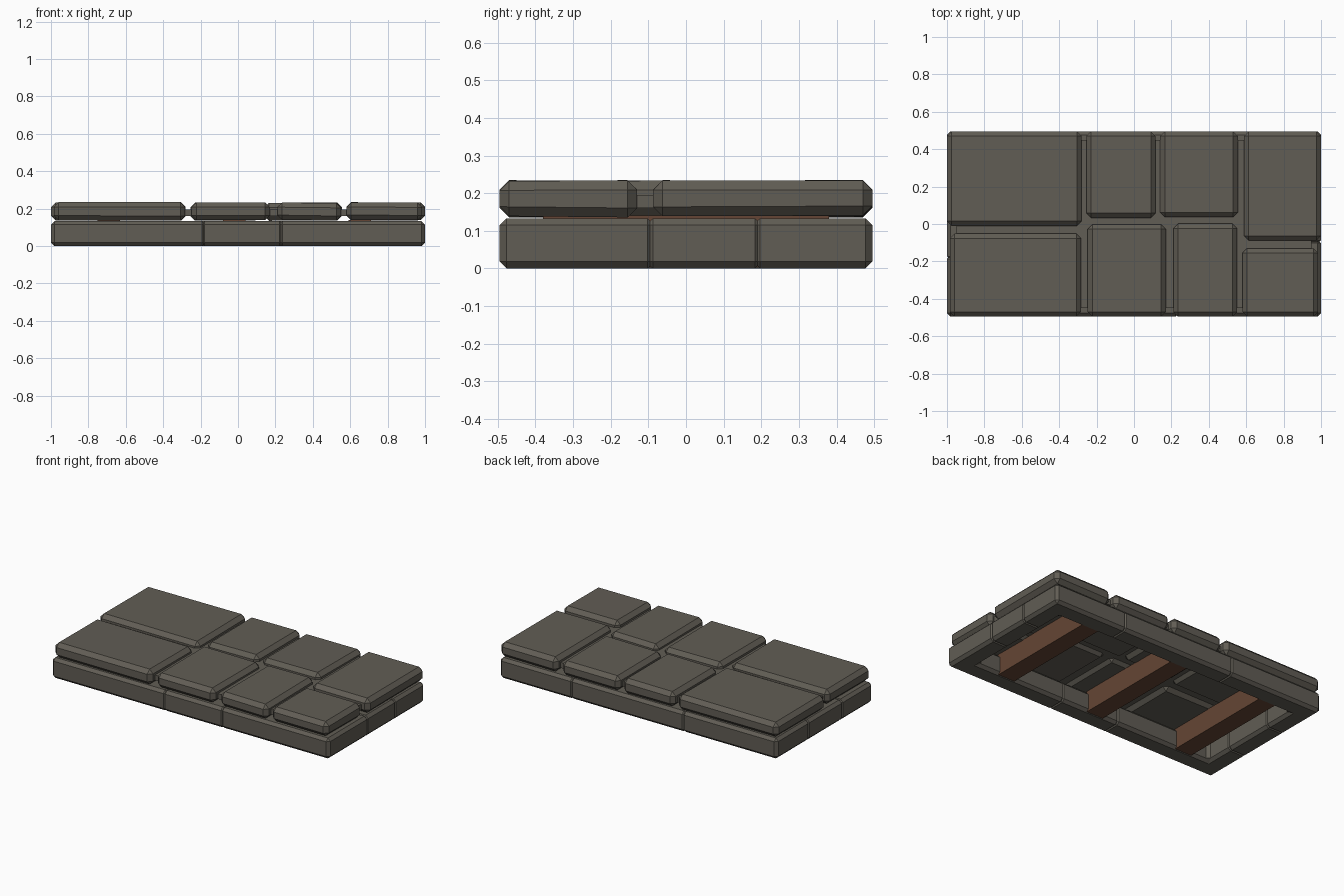
import bpy
import bmesh
import random
from mathutils import Vector

random.seed(4)
if "Cube" in bpy.data.objects:
    bpy.data.objects.remove(bpy.data.objects["Cube"], do_unlink=True)


def make_material(name, color):
    mat = bpy.data.materials.new(name)
    mat.use_nodes = True
    mat.diffuse_color = color
    mat.node_tree.nodes["Principled BSDF"].inputs["Base Color"].default_value = color
    return mat


stone = make_material("grey_stone", (0.12, 0.11, 0.09, 1))
wood = make_material("brown_wood", (0.13, 0.06, 0.035, 1))


def prism(name, outline, z0, z1, mat, bevel=0.0, wobble=0.0):
    """Extrude a counter-clockwise outline, make it uneven and chamfer its edges."""
    bm = bmesh.new()
    base = bm.faces.new([bm.verts.new((x, y, z0)) for x, y in outline])
    bm.normal_update()
    top = bmesh.ops.extrude_face_region(bm, geom=[base], use_keep_orig=True)["geom"]
    for v in top:
        if isinstance(v, bmesh.types.BMVert):
            v.co.z = z1
    bmesh.ops.recalc_face_normals(bm, faces=bm.faces)
    for v in bm.verts:
        v.co.z += random.uniform(-wobble, wobble)
    if bevel:
        bmesh.ops.bevel(bm, geom=bm.edges[:], offset=bevel, segments=1,
                        profile=0.5, affect='EDGES')
    bmesh.ops.recalc_face_normals(bm, faces=bm.faces)
    mesh = bpy.data.meshes.new(name)
    bm.to_mesh(mesh)
    bm.free()
    mesh.materials.append(mat)
    obj = bpy.data.objects.new(name, mesh)
    bpy.context.collection.objects.link(obj)
    return obj


def rect(x0, x1, y0, y1):
    return [(x0, y0), (x1, y0), (x1, y1), (x0, y1)]


# Overall half sizes and border thickness
HX, HY, WALL = 1.0, 0.495, 0.13
BASE_TOP = 0.133
LAP = 0.011

# Joints between border stones, along each side
front = (-0.185, 0.23)
back = (-0.326, 0.48)
left = (-0.095, 0.19)
right = (-0.18, 0.163)


# L-shaped corner stones of the border
def corner_stone(name, sx, sy, joint_x, joint_y):
    x, y = sx * HX, sy * HY
    xi, yi = x - sx * WALL, y - sy * WALL
    jx, jy = joint_x + sx * -LAP, joint_y + sy * -LAP
    outline = [(x, y), (x, jy), (xi, jy), (xi, yi), (jx, yi), (jx, y)]
    if sx * sy > 0:
        outline.reverse()
    prism(name, outline, 0, BASE_TOP, stone, 0.018)


corner_stone("border_corner_front_right", -1, -1, front[0], right[0])
corner_stone("border_corner_front_left", 1, -1, front[1], left[0])
corner_stone("border_corner_back_right", -1, 1, back[0], right[1])
corner_stone("border_corner_back_left", 1, 1, back[1], left[1])

# Straight stones in the middle of each side
middles = {
    "front": rect(front[0] - LAP, front[1] + LAP, -HY, -HY + WALL),
    "back": rect(back[0] - LAP, back[1] + LAP, HY - WALL, HY),
    "left": rect(HX - WALL, HX, left[0] - LAP, left[1] + LAP),
    "right": rect(-HX, -HX + WALL, right[0] - LAP, right[1] + LAP),
}
for side, outline in middles.items():
    prism("border_stone_" + side, outline, 0, BASE_TOP, stone, 0.018)

# Wooden support beams under the slabs
for i, x in enumerate((-0.69, -0.02, 0.65)):
    prism(f"support_beam_{i + 1}", rect(x - 0.06, x + 0.06, -0.38, 0.38),
          0.004, 0.14, wood)

# Mortar layer in the gaps between the slabs
prism("mortar_layer", rect(-0.95, 0.95, -0.45, 0.45), 0.16, 0.195, stone)

# Uneven paving slabs: x range, y range
slabs = [
    (-HX, -0.28, -0.01, HY), (-0.255, 0.115, 0.033, HY),
    (0.14, 0.555, 0.037, HY), (0.588, HX, -0.088, HY),
    (-0.985, -0.283, -HY, -0.052), (-0.248, 0.17, -HY, -0.003),
    (0.21, 0.552, -HY, 0.002), (0.58, 0.985, -HY, -0.13),
]
for i, bounds in enumerate(slabs):
    prism(f"paving_slab_{i + 1}", rect(*bounds), 0.138, 0.232, stone, 0.025, 0.003)
